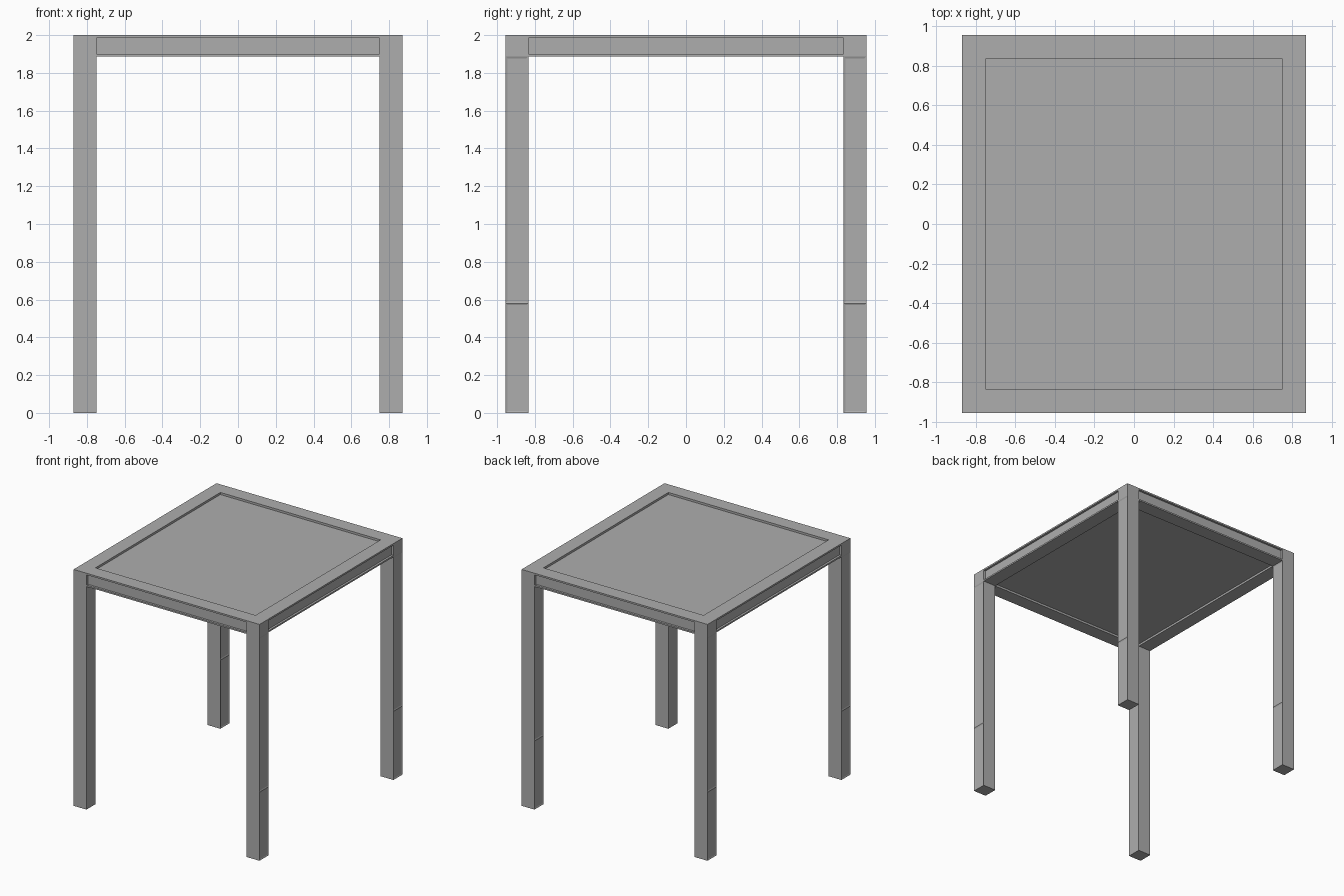
import bpy
import bmesh
from mathutils import Vector

if "Cube" in bpy.data.objects:
    bpy.data.objects.remove(bpy.data.objects["Cube"])

HX, HY, TOP, LEG = 0.87, 0.955, 2.0, 0.12
RAIL_BOTTOM = 1.887

grey = bpy.data.materials.new("plain grey")
grey.use_nodes = True
colour = (0.42, 0.42, 0.42, 1)
grey.diffuse_color = colour
grey.node_tree.nodes["Principled BSDF"].inputs["Base Color"].default_value = colour


def finish(name, bm):
    bmesh.ops.recalc_face_normals(bm, faces=bm.faces[:])
    mesh = bpy.data.meshes.new(name)
    bm.to_mesh(mesh)
    bm.free()
    mesh.materials.append(grey)
    obj = bpy.data.objects.new(name, mesh)
    bpy.context.collection.objects.link(obj)
    return obj


def box(low, high):
    bm = bmesh.new()
    bmesh.ops.create_cube(bm, size=1)
    low, high = Vector(low), Vector(high)
    for v in bm.verts:
        v.co = (low + high) / 2 + v.co * (high - low)
    return bm


def leg(name, sx, sy):
    """Square post with shallow sunk panels on its side faces."""
    cx, cy, h = sx * (HX - LEG / 2), sy * (HY - LEG / 2), LEG / 2
    bm = box((cx - h, cy - h, 0), (cx + h, cy + h, TOP))
    for z in (0.58, RAIL_BOTTOM):
        bmesh.ops.bisect_plane(bm, geom=bm.verts[:] + bm.edges[:] + bm.faces[:],
                               plane_co=(0, 0, z), plane_no=(0, 0, 1))
    bm.normal_update()
    # Outer sides are panelled on every leg, inner sides only at the back
    panels = [f for f in bm.faces if abs(f.normal.x) > 0.9
              and f.calc_center_median().z < RAIL_BOTTOM
              and (f.normal.x * sx > 0 or sy > 0)]
    bmesh.ops.inset_individual(bm, faces=panels, thickness=0.014, depth=-0.004)
    finish(name, bm)


def rail(name, along_x, sign):
    """Channel-shaped rail between two legs, open to the outside."""
    outer, half = (HY, HX - LEG) if along_x else (HX, HY - LEG)
    inner, web = outer - LEG, outer - 0.018
    profile = [(inner, RAIL_BOTTOM), (outer, RAIL_BOTTOM), (outer, 1.9), (web, 1.9),
               (web, 1.986), (outer, 1.986), (outer, TOP), (inner, TOP)]
    bm = bmesh.new()
    ends = []
    for t in (-half, half):
        ends.append([bm.verts.new((t, sign * d, z) if along_x else (sign * d, t, z))
                     for d, z in profile])
    n = len(profile)
    for i in range(n):
        j = (i + 1) % n
        bm.faces.new((ends[0][i], ends[0][j], ends[1][j], ends[1][i]))
    for end in ends:
        bm.faces.new(end)
    finish(name, bm)


# Legs
for sy, depth in ((-1, "front"), (1, "back")):
    for sx, side in ((-1, "right"), (1, "left")):
        leg(f"{depth}_{side}_leg", sx, sy)

# Rails around the top
rail("front_rail", True, -1)
rail("back_rail", True, 1)
rail("right_rail", False, -1)
rail("left_rail", False, 1)

# Sunk table panel
ix, iy = HX - LEG, HY - LEG
finish("top_panel", box((-ix, -iy, 1.905), (ix, iy, 1.982)))
